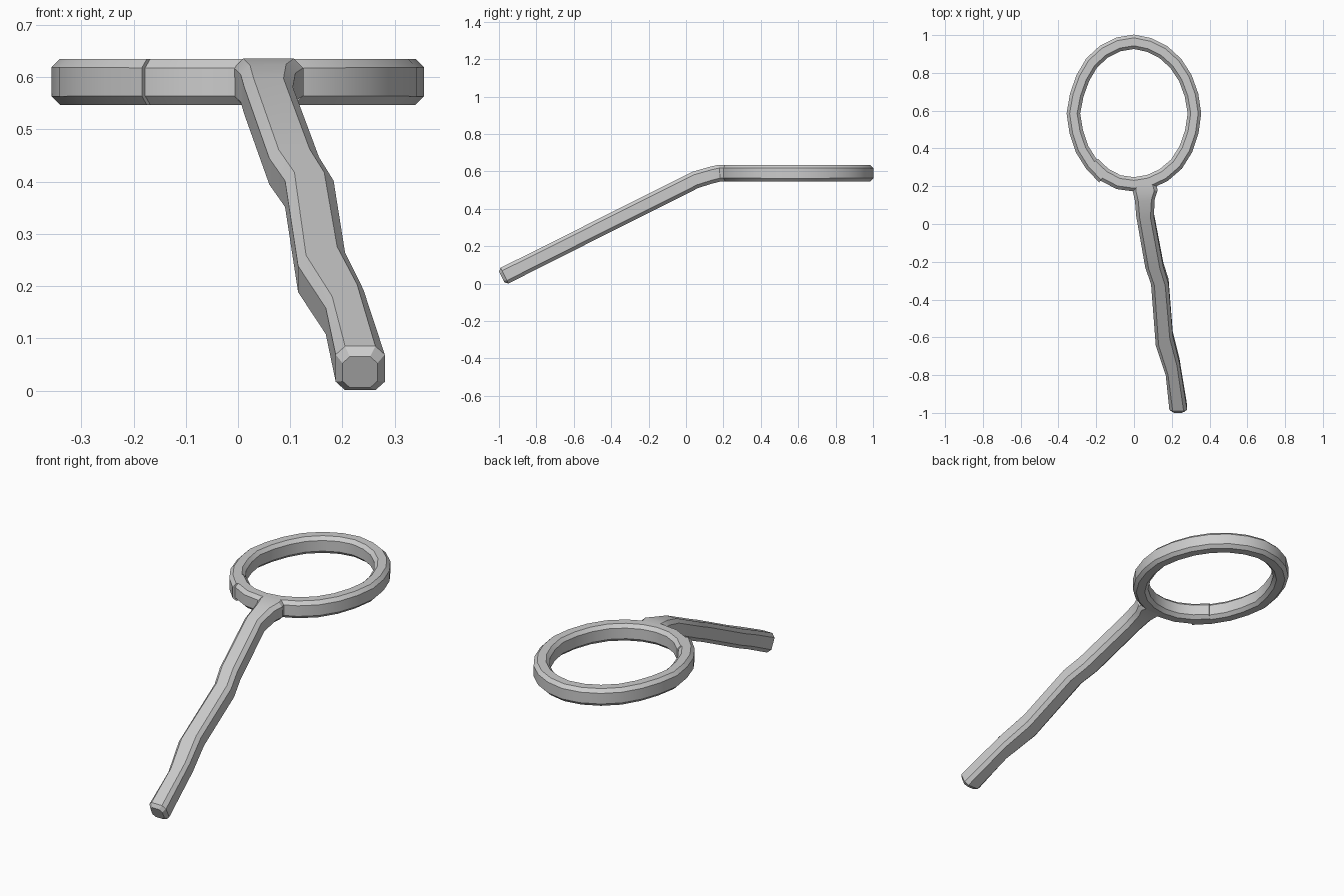
import bpy, bmesh, math, random
from mathutils import Vector

if "Cube" in bpy.data.objects:
    bpy.data.objects.remove(bpy.data.objects["Cube"])

random.seed(4)


def sweep(name, stations):
    """Skin chamfered-rectangle sections: (left, right, up, half thickness)."""
    bm = bmesh.new()
    rings = []
    for left, right, up, h in stations:
        mid, half = (left + right) / 2, (right - left) / 2
        w = half.length
        c = min(0.018, h * 0.42, w * 0.45)
        a, b = 1 - c / w, h - c
        pts = [(1, -b), (1, b), (a, h), (-a, h), (-1, b), (-1, -b), (-a, -h), (a, -h)]
        rings.append([bm.verts.new(mid + half * u + up * v) for u, v in pts])
    for r0, r1 in zip(rings, rings[1:]):
        for i in range(8):
            j = (i + 1) % 8
            bm.faces.new((r0[i], r0[j], r1[j], r1[i]))
    bm.faces.new(rings[0])
    bm.faces.new(rings[-1])
    bmesh.ops.recalc_face_normals(bm, faces=bm.faces)
    mesh = bpy.data.meshes.new(name)
    bm.to_mesh(mesh)
    bm.free()
    obj = bpy.data.objects.new(name, mesh)
    bpy.context.collection.objects.link(obj)
    bpy.context.view_layer.objects.active = obj
    obj.select_set(True)
    bpy.ops.object.shade_smooth_by_angle(angle=math.radians(30))
    obj.select_set(False)


# Oval hoop: one bent strip whose ends overlap at the lower left
hoop = []
bumps = {0: -0.004, 9: 0.005, 21: 0.006, 24: 0.003, 25: 0.009}
for i in range(26):
    a = math.radians(225 + 15 * i)
    d = bumps.get(i, random.uniform(-0.003, 0.003))
    centre = Vector((0.315 * math.cos(a), 0.585 + 0.377 * math.sin(a), 0.591))
    out = Vector((math.cos(a) / 0.315, math.sin(a) / 0.377, 0)).normalized()
    hw = 0.036 + 0.002 * abs(math.sin(a))
    hoop.append((centre + out * (d - hw), centre + out * (d + hw),
                 Vector((0, 0, 1)), 0.044))
sweep("hoop", hoop)


# Crooked handle: falls away from the hoop at a steady slope
def height(y):
    if y > 0.17:
        return 0.591
    if y > 0.05:
        return 0.555 + 0.036 * (y - 0.05) / 0.12
    return 0.043 + 0.502 * (y + 0.97)


outline = [  # left x, left y, right x, right y, tilt, half thickness
    (0.000, 0.235, 0.110, 0.235, 0, 0.043),
    (-0.008, 0.180, 0.125, 0.180, 5, 0.045),
    (0.005, 0.130, 0.110, 0.140, 15, 0.045),
    (0.012, 0.050, 0.105, 0.050, 22, 0.046),
    (0.060, -0.220, 0.155, -0.215, 26.5, 0.046),
    (0.090, -0.305, 0.183, -0.305, 26.5, 0.046),
    (0.115, -0.630, 0.205, -0.580, 26.5, 0.046),
    (0.168, -0.790, 0.240, -0.720, 26.5, 0.046),
    (0.187, -0.970, 0.281, -0.970, 26.5, 0.047),
    (0.200, -0.985, 0.267, -0.985, 26.5, 0.033),
]
handle = []
for lx, ly, rx, ry, tilt, h in outline:
    t = math.radians(tilt)
    handle.append((Vector((lx, ly, height(ly))), Vector((rx, ry, height(ry))),
                   Vector((0, -math.sin(t), math.cos(t))), h))
sweep("handle", handle)
